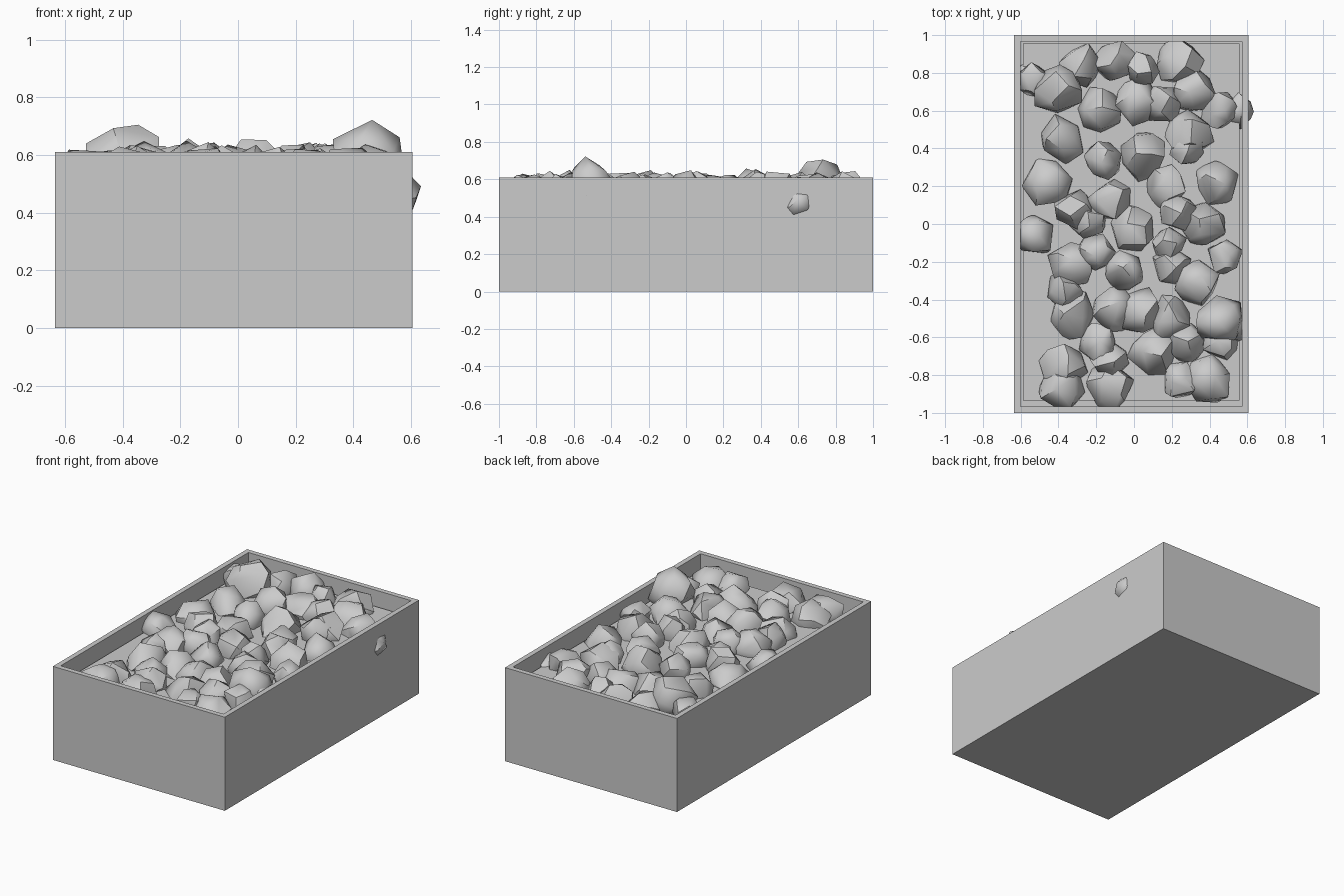
import bpy, bmesh, math, random
from mathutils import Vector, Matrix

if "Cube" in bpy.data.objects:
    bpy.data.objects.remove(bpy.data.objects["Cube"])

random.seed(7)


def make_object(name, bm):
    mesh = bpy.data.meshes.new(name)
    bmesh.ops.recalc_face_normals(bm, faces=bm.faces[:])
    bm.to_mesh(mesh)
    bm.free()
    ob = bpy.data.objects.new(name, mesh)
    bpy.context.collection.objects.link(ob)
    return ob


def add_box(bm, x0, x1, y0, y1, z0, z1):
    m = Matrix.Translation(((x0 + x1) / 2, (y0 + y1) / 2, (z0 + z1) / 2))
    m = m @ Matrix.Diagonal((x1 - x0, y1 - y0, z1 - z0, 1))
    return bmesh.ops.create_cube(bm, size=1, matrix=m)['verts']


# Open box with straight walls
bm = bmesh.new()
add_box(bm, -0.635, 0.605, -1, 1, 0, 0.61)
top = max(bm.faces, key=lambda f: f.calc_center_median().z)
bmesh.ops.inset_region(bm, faces=[top], thickness=0.047)
floor = bmesh.ops.extrude_discrete_faces(bm, faces=[top])['faces'][0]
bmesh.ops.translate(bm, verts=floor.verts[:], vec=(0, 0, -0.56))
make_object("box", bm)

# Flat bed the stones sit in
bm = bmesh.new()
bmesh.ops.create_grid(bm, x_segments=1, y_segments=1, size=0.5,
                      matrix=Matrix.Translation((-0.015, 0.01, 0.51)) @ Matrix.Diagonal((1.146, 1.89, 1, 1)))
make_object("fill_bed", bm)


# Rough stone: convex hull of jittered, evenly spread points
def add_stone(bm, centre, r, n=17):
    rot = Matrix.Rotation(random.uniform(0, 6.28), 3, Vector((random.random(), random.random(), 1)))
    verts = []
    for i in range(n):
        z = 1 - 2 * (i + 0.5) / n
        a = i * 2.39996 + random.uniform(-0.35, 0.35)
        s = math.sqrt(1 - z * z)
        p = Vector((s * math.cos(a), s * math.sin(a), z)) * random.uniform(0.92, 1.18)
        verts.append(bm.verts.new(Vector(centre) + rot @ p * r))
    res = bmesh.ops.convex_hull(bm, input=verts)
    loose = [v for v in verts if not v.link_faces]
    bmesh.ops.delete(bm, geom=loose, context='VERTS')


# Stone positions grouped by radius
stones = {
    0.09: [(0.05, 0.82), (-0.53, 0.76), (0.28, 0.40), (0.18, -0.10), (0.48, -0.17)],
    0.10: [(0.15, 0.64), (-0.16, 0.34), (-0.25, 0.02), (0.23, 0.06), (-0.21, -0.15),
           (-0.05, -0.25), (0.20, -0.22), (-0.37, -0.36), (0.46, -0.62), (-0.19, -0.63),
           (-0.13, -0.72), (0.24, -0.83)],
    0.11: [(-0.28, 0.84), (-0.10, 0.86), (0.46, 0.60), (0.17, 0.20), (-0.13, 0.13),
           (-0.32, 0.08), (0.28, -0.63)],
    0.12: [(0.01, 0.65), (0.31, 0.70), (-0.38, 0.45), (0.29, 0.48), (0.44, 0.21),
           (-0.33, -0.21), (-0.11, -0.45), (0.03, -0.46), (0.20, -0.50), (-0.37, -0.75),
           (-0.38, -0.87), (-0.13, -0.86), (0.24, 0.85)],
    0.125: [(-0.18, 0.60), (0.04, 0.36), (-0.46, 0.21), (-0.01, -0.02), (0.37, 0.00),
            (-0.33, -0.48), (0.39, -0.82), (0.10, -0.68), (0.33, -0.31)],
}
bm = bmesh.new()
for r, places in stones.items():
    for x, y in places:
        add_stone(bm, (x, y, 0.635 - r + random.uniform(-0.015, 0.01)), r)
# Two high stones and those that poke through the side walls
for x, y, z, r in [(-0.40, 0.71, 0.58, 0.13), (0.46, -0.51, 0.58, 0.13),
                   (0.55, 0.60, 0.475, 0.09), (-0.53, -0.06, 0.52, 0.11),
                   (-0.57, 0.77, 0.49, 0.07), (0.53, -0.55, 0.54, 0.085)]:
    add_stone(bm, (x, y, z), r)
stones_ob = make_object("stones", bm)
bpy.context.view_layer.objects.active = stones_ob
stones_ob.select_set(True)
bpy.ops.object.shade_smooth_by_angle(angle=math.radians(45))
